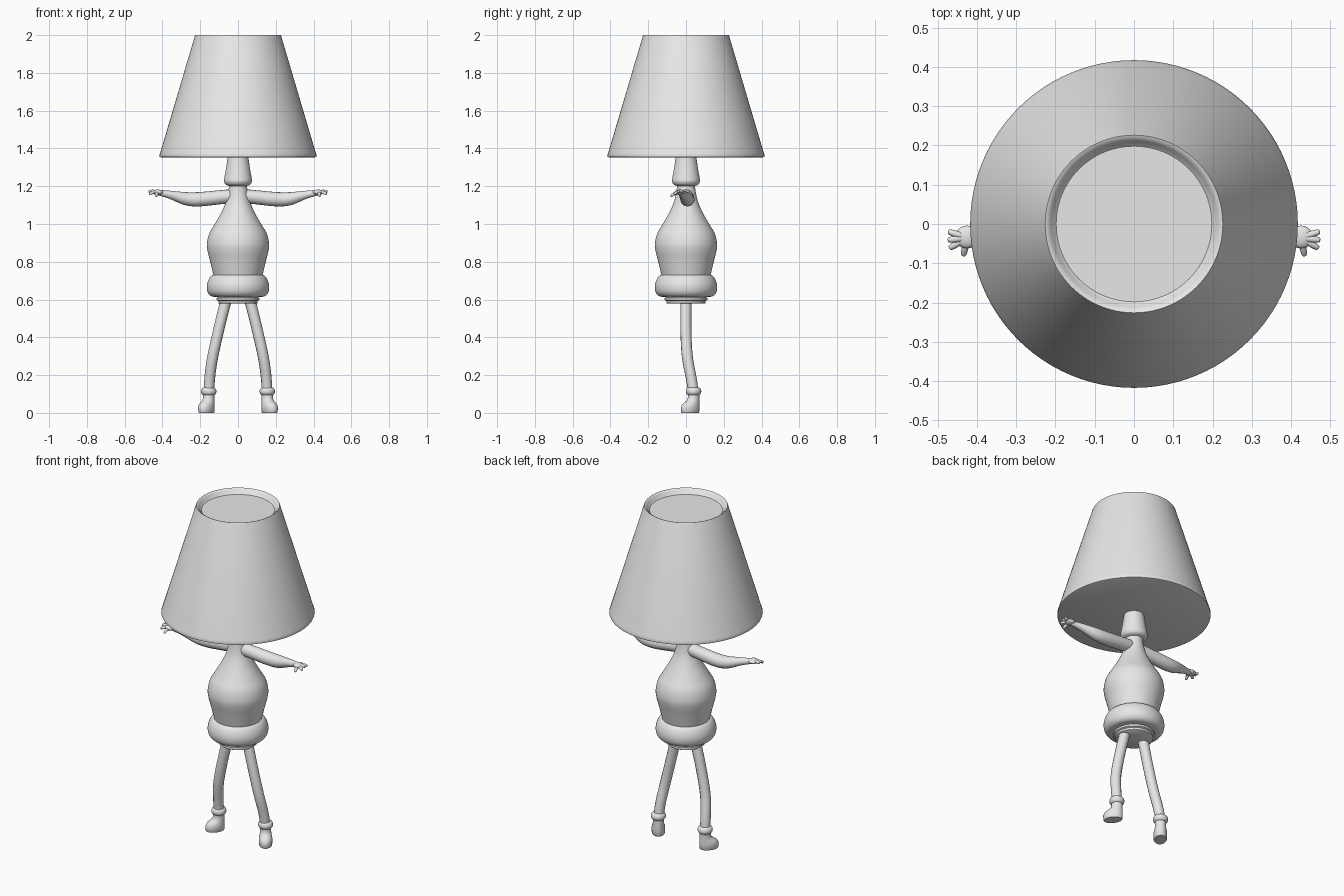
import bpy, bmesh, math
from mathutils import Matrix, Vector

cube = bpy.data.objects.get("Cube")
if cube:
    bpy.data.objects.remove(cube, do_unlink=True)

grey = bpy.data.materials.new("plain grey")
grey.use_nodes = True
grey.diffuse_color = (0.8, 0.8, 0.8, 1)
grey.node_tree.nodes["Principled BSDF"].inputs["Base Color"].default_value = (0.8, 0.8, 0.8, 1)


def finish(name, mesh, angle=40):
    """Link a mesh as a smooth, grey object."""
    mesh.materials.clear()
    mesh.materials.append(grey)
    ob = bpy.data.objects.new(name, mesh)
    bpy.context.collection.objects.link(ob)
    bpy.ops.object.select_all(action='DESELECT')
    ob.select_set(True)
    bpy.context.view_layer.objects.active = ob
    bpy.ops.object.shade_smooth_by_angle(angle=math.radians(angle))
    return ob


def loft(name, rings, n=64, place=Matrix()):
    """Skin horizontal ellipses (z, radius x, radius y, y offset), capped."""
    bm = bmesh.new()
    loops = []
    for z, rx, ry, off in rings:
        loops.append([bm.verts.new(place @ Vector((rx * math.cos(a), off + ry * math.sin(a), z)))
                      for a in (i * math.tau / n for i in range(n))])
    for a, b in zip(loops, loops[1:]):
        for i in range(n):
            j = (i + 1) % n
            bm.faces.new((a[i], a[j], b[j], b[i]))
    bm.faces.new(loops[0])
    bm.faces.new(loops[-1])
    bmesh.ops.recalc_face_normals(bm, faces=bm.faces)
    mesh = bpy.data.meshes.new(name)
    bm.to_mesh(mesh)
    bm.free()
    return finish(name, mesh)


def smooth_profile(points, steps=5):
    """Catmull-Rom through (radius, z) points."""
    p = [Vector(q) for q in points]
    p = [2 * p[0] - p[1]] + p + [2 * p[-1] - p[-2]]
    out = []
    for a, b, c, d in zip(p, p[1:], p[2:], p[3:]):
        for k in range(steps):
            t = k / steps
            out.append(0.5 * (2 * b + (c - a) * t + (2 * a - 5 * b + 4 * c - d) * t * t
                              + (3 * b - a - 3 * c + d) * t ** 3))
    return out + [p[-2]]


def lathe(name, points, steps=5):
    prof = smooth_profile(points, steps) if steps > 1 else points
    return loft(name, [(z, r, r, 0) for r, z in prof], 96)


def limb(name, points, res=4):
    """Tapered round tube along a curve of (x, y, z, radius)."""
    curve = bpy.data.curves.new(name, 'CURVE')
    curve.dimensions = '3D'
    curve.bevel_depth = 1
    curve.bevel_resolution = res
    curve.use_fill_caps = True
    s = curve.splines.new('NURBS')
    s.points.add(len(points) - 1)
    for p, (x, y, z, r) in zip(s.points, points):
        p.co = (x, y, z, 1)
        p.radius = r
    s.order_u = min(4, len(points))
    s.use_endpoint_u = True
    s.resolution_u = 8
    tmp = bpy.data.objects.new(name, curve)
    bpy.context.collection.objects.link(tmp)
    deps = bpy.context.evaluated_depsgraph_get()
    mesh = bpy.data.meshes.new_from_object(tmp.evaluated_get(deps))
    bpy.data.objects.remove(tmp)
    return finish(name, mesh)


# Lamp shade with a recessed top
lathe("lamp_shade", [(0.408, 1.353), (0.415, 1.356), (0.417, 1.362), (0.412, 1.376),
                     (0.229, 1.994), (0.226, 2.0), (0.220, 1.998), (0.212, 1.990),
                     (0.206, 1.979), (0.198, 1.972)], 1)

# Neck, vase body, padded ring and foot plate
lathe("neck", [(0.053, 1.37), (0.058, 1.33), (0.066, 1.28), (0.073, 1.24),
               (0.074, 1.225), (0.066, 1.21), (0.05, 1.202)])
lathe("body", [(0.049, 1.21), (0.05, 1.18), (0.063, 1.12), (0.089, 1.06), (0.123, 1.0),
               (0.152, 0.95), (0.164, 0.90), (0.162, 0.86), (0.147, 0.80), (0.128, 0.72)])
lathe("padded_ring", [(0.12, 0.735), (0.142, 0.725), (0.158, 0.70), (0.165, 0.668),
                      (0.16, 0.638), (0.142, 0.618), (0.11, 0.613)])
lathe("base_plate", [(0.105, 0.63), (0.105, 0.611), (0.113, 0.609), (0.114, 0.597),
                     (0.104, 0.593), (0.104, 0.581), (0.10, 0.578)], 1)

for side, s in (("left", 1), ("right", -1)):
    # Leg, ankle cuff and outward-turned shoe
    limb(side + "_leg", [(s * x, y, z, r) for x, y, z, r in (
        (0.06, 0, 0.61, 0.030), (0.088, -0.002, 0.5, 0.029), (0.116, 0, 0.38, 0.029),
        (0.143, 0.008, 0.26, 0.029), (0.154, 0.038, 0.15, 0.028), (0.155, 0.04, 0.07, 0.028))])
    ankle = Matrix.Translation((s * 0.155, 0.04, 0)) @ Matrix.Rotation(s * math.radians(35), 4, 'Z')
    cuff = [(0.114 + 0.021 * math.sin(a), 0.024 + 0.017 * math.cos(a), 0.024 + 0.017 * math.cos(a), 0)
            for a in (math.radians(d) for d in range(-90, 91, 15))]
    loft(side + "_cuff", cuff, 32, ankle)
    loft(side + "_shoe", [(0, 0.033, 0.05, -0.022), (0.004, 0.036, 0.053, -0.022),
                          (0.03, 0.037, 0.054, -0.022), (0.045, 0.036, 0.050, -0.018),
                          (0.056, 0.033, 0.043, -0.011), (0.066, 0.031, 0.034, -0.003),
                          (0.08, 0.030, 0.031, 0), (0.1, 0.030, 0.030, 0)], 32, ankle)

    # Arm
    limb(side + "_arm", [(s * x, y, z, r) for x, y, z, r in (
        (0, 0, 1.15, 0.036), (0.08, 0.004, 1.144, 0.037), (0.17, 0.008, 1.132, 0.038),
        (0.26, 0.008, 1.128, 0.038), (0.32, -0.004, 1.145, 0.028),
        (0.37, -0.018, 1.158, 0.019), (0.42, -0.03, 1.166, 0.015))], 6)

    # Palm and digits
    bm = bmesh.new()
    bmesh.ops.create_uvsphere(bm, u_segments=20, v_segments=12, radius=1)
    bm.transform(Matrix.Translation((s * 0.425, -0.033, 1.168)) @ Matrix.Diagonal((0.03, 0.029, 0.014, 1)))
    palm = bpy.data.meshes.new(side + "_palm")
    bm.to_mesh(palm)
    bm.free()
    finish(side + "_palm", palm)
    for digit, x, y, z in (("index", 0.470, -0.062, 1.160), ("middle", 0.474, -0.041, 1.172),
                           ("little", 0.473, -0.019, 1.172), ("thumb", 0.434, -0.081, 1.148)):
        root, tip = Vector((0.425, -0.035, 1.168)), Vector((x, y, z))
        path = [(root, 0.010), (root.lerp(tip, 0.5) + Vector((0, 0, 0.005)), 0.009),
                (root.lerp(tip, 0.9), 0.008), (tip, 0.006), (tip, 0.001)]
        limb(f"{side}_{digit}", [(s * p.x, p.y, p.z, r) for p, r in path], 3)
